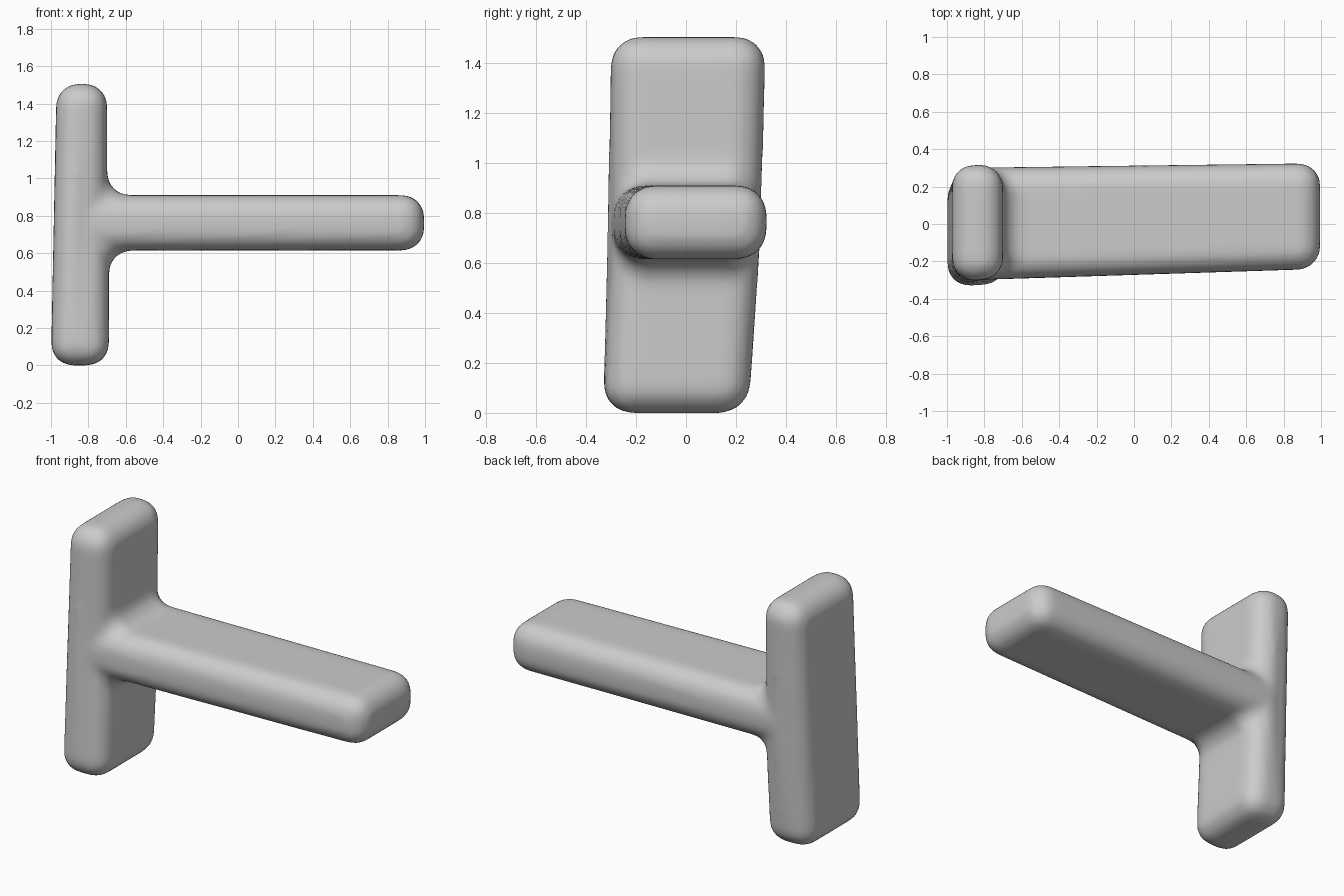
import bpy, bmesh

if "Cube" in bpy.data.objects:
    bpy.data.objects.remove(bpy.data.objects["Cube"])

# T outline: x, z, front y, back y (the bar twists slightly sideways)
OUTLINE = [
    (-1.00, 0.00, -0.335, 0.25),
    (-0.69, 0.00, -0.33, 0.25),
    (-0.69, 0.615, -0.30, 0.295),
    (0.995, 0.615, -0.24, 0.325),
    (0.995, 0.91, -0.24, 0.325),
    (-0.70, 0.91, -0.295, 0.305),
    (-0.70, 1.505, -0.30, 0.315),
    (-0.97, 1.505, -0.30, 0.325),
]

# Upright slab and bar as one prism
bm = bmesh.new()
front = [bm.verts.new((x, y0, z)) for x, z, y0, y1 in OUTLINE]
back = [bm.verts.new((x, y1, z)) for x, z, y0, y1 in OUTLINE]
n = len(OUTLINE)
bm.faces.new(front)
bm.faces.new(back[::-1])
for i in range(n):
    j = (i + 1) % n
    bm.faces.new((front[j], front[i], back[i], back[j]))
bmesh.ops.recalc_face_normals(bm, faces=bm.faces)

# Soft rims and filleted inner corners
bmesh.ops.bevel(bm, geom=bm.edges[:], offset=0.115, offset_type='OFFSET',
                segments=6, profile=0.5, affect='EDGES', clamp_overlap=True)
bmesh.ops.triangulate(bm, faces=[f for f in bm.faces if len(f.verts) > 4])

mesh = bpy.data.meshes.new("slab_with_bar")
bm.to_mesh(mesh)
bm.free()
body = bpy.data.objects.new("slab_with_bar", mesh)
bpy.context.collection.objects.link(body)

# Even, organic surface
remesh = body.modifiers.new("Remesh", 'REMESH')
remesh.mode = 'VOXEL'
remesh.voxel_size = 0.022
remesh.use_smooth_shade = True
smooth = body.modifiers.new("Smooth", 'SMOOTH')
smooth.factor = 0.5
smooth.iterations = 6
for p in mesh.polygons:
    p.use_smooth = True
